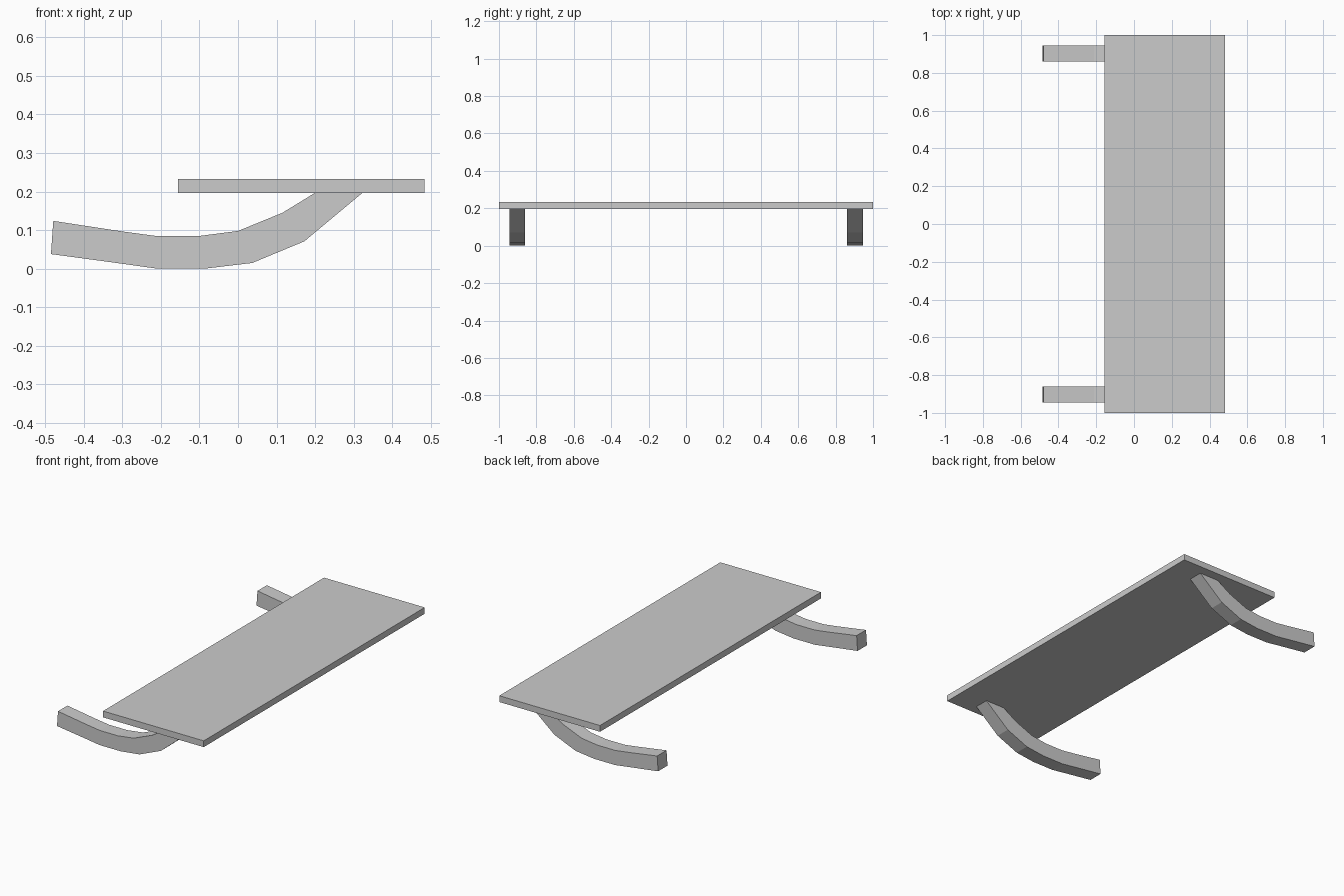
import bpy, bmesh

if "Cube" in bpy.data.objects:
    bpy.data.objects.remove(bpy.data.objects["Cube"])

SEAT_BOTTOM, SEAT_TOP = 0.197, 0.233

# Side profile of the curved leg (x, z): upper and lower edges, station by station
UPPER = [(-0.479, 0.124), (-0.302, 0.097), (-0.213, 0.085), (-0.100, 0.085),
         (0.000, 0.098), (0.115, 0.145), (0.200, SEAT_BOTTOM)]
LOWER = [(-0.485, 0.038), (-0.315, 0.015), (-0.215, 0.001), (-0.080, 0.001),
         (0.037, 0.015), (0.172, 0.071), (0.323, SEAT_BOTTOM)]


def make_object(name, bm):
    bmesh.ops.recalc_face_normals(bm, faces=bm.faces)
    mesh = bpy.data.meshes.new(name)
    bm.to_mesh(mesh)
    bm.free()
    obj = bpy.data.objects.new(name, mesh)
    bpy.context.collection.objects.link(obj)
    return obj


def curved_leg(name, y0, y1):
    """Skin rectangular sections along the profile and cap both ends."""
    bm = bmesh.new()
    rings = []
    for (ux, uz), (lx, lz) in zip(UPPER, LOWER):
        rings.append([bm.verts.new(p) for p in
                      ((ux, y0, uz), (ux, y1, uz), (lx, y1, lz), (lx, y0, lz))])
    for a, b in zip(rings, rings[1:]):
        for i in range(4):
            j = (i + 1) % 4
            bm.faces.new((a[i], a[j], b[j], b[i]))
    bm.faces.new(rings[0])
    bm.faces.new(rings[-1])
    return make_object(name, bm)


# Flat seat board
bm = bmesh.new()
bmesh.ops.create_cube(bm, size=1)
bmesh.ops.scale(bm, verts=bm.verts, vec=(0.638, 2.0, SEAT_TOP - SEAT_BOTTOM))
bmesh.ops.translate(bm, verts=bm.verts, vec=(0.164, 0, (SEAT_TOP + SEAT_BOTTOM) / 2))
make_object("seat_board", bm)

# Pair of curved legs near the two ends
for name, side in (("front_leg", -1), ("back_leg", 1)):
    curved_leg(name, side * 0.86, side * 0.945)
